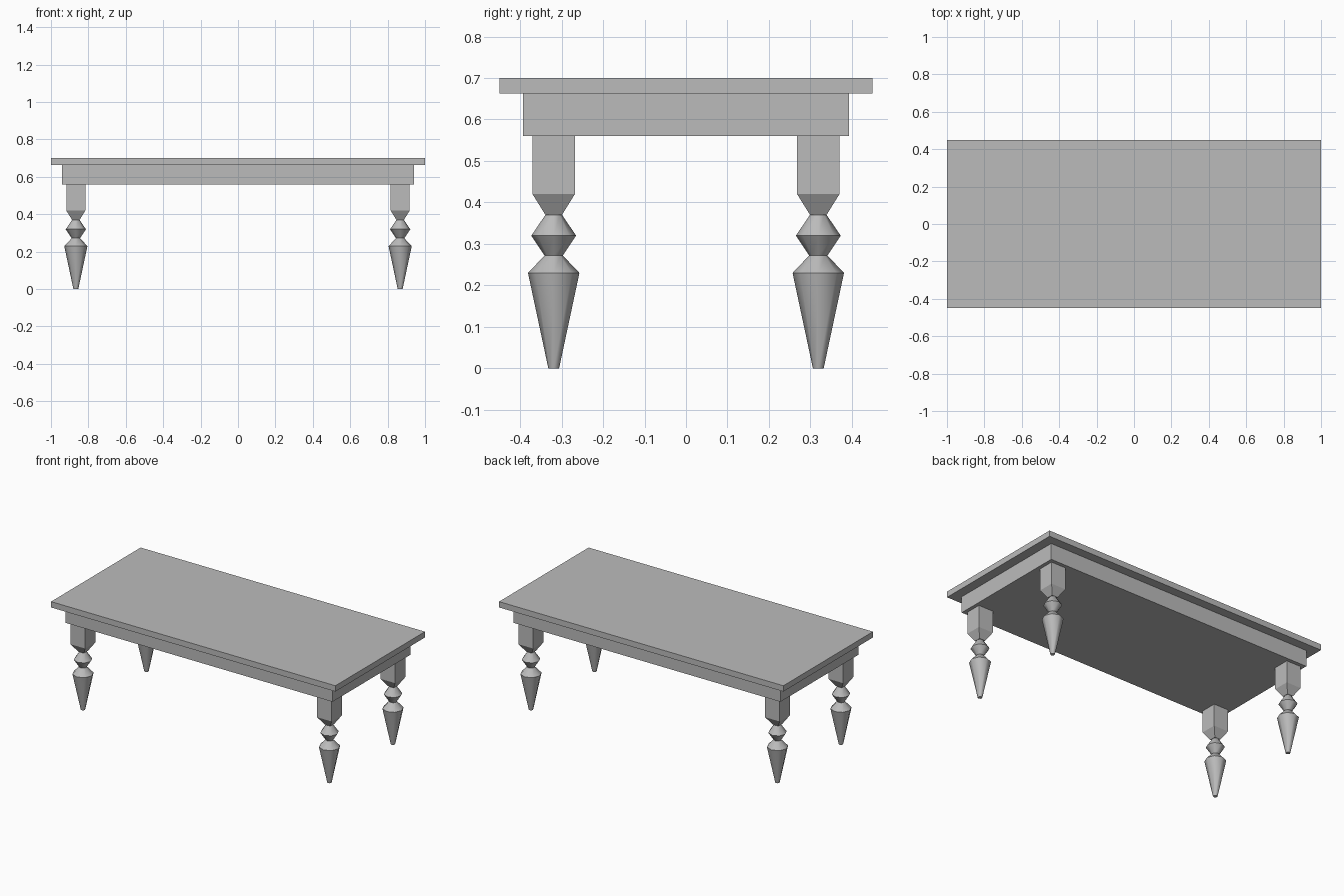
import bpy
import bmesh
import math

cube = bpy.data.objects.get("Cube")
if cube:
    bpy.data.objects.remove(cube)

grey = bpy.data.materials.new("plain grey")
grey.use_nodes = True
colour = (0.5, 0.5, 0.5, 1)
grey.diffuse_color = colour
grey.node_tree.nodes["Principled BSDF"].inputs["Base Color"].default_value = colour


def loft(name, profile, sides, location, turn, smooth=False):
    """Stack regular rings of (radius, height) and close both ends."""
    bm = bmesh.new()
    rings = []
    for radius, z in profile:
        angles = [math.tau * i / sides + turn for i in range(sides)]
        rings.append([bm.verts.new((radius * math.cos(a), radius * math.sin(a), z))
                      for a in angles])
    for low, high in zip(rings, rings[1:]):
        for i in range(sides):
            j = (i + 1) % sides
            bm.faces.new((low[i], low[j], high[j], high[i])).smooth = smooth
    bm.faces.new(rings[0][::-1])
    bm.faces.new(rings[-1])
    mesh = bpy.data.meshes.new(name)
    bm.to_mesh(mesh)
    bm.free()
    mesh.materials.append(grey)
    obj = bpy.data.objects.new(name, mesh)
    obj.location = location
    bpy.context.collection.objects.link(obj)
    if smooth:
        bpy.ops.object.select_all(action='DESELECT')
        obj.select_set(True)
        bpy.context.view_layer.objects.active = obj
        bpy.ops.object.shade_smooth_by_angle(angle=math.radians(50))
    return obj


def box(name, half_x, half_y, bottom, top):
    bpy.ops.mesh.primitive_cube_add(size=2, location=(0, 0, (bottom + top) / 2))
    obj = bpy.context.object
    obj.name = name
    obj.scale = (half_x, half_y, (top - bottom) / 2)
    bpy.ops.object.transform_apply(location=False, rotation=False, scale=True)
    obj.data.materials.append(grey)


# Table top and the solid apron under it
box("table_top", 1.0, 0.45, 0.663, 0.70)
box("apron", 0.94, 0.393, 0.56, 0.663)

# Square leg blocks with a tapered neck, above turned feet
R2 = math.sqrt(2)
block = [(0.02 * R2, 0.37), (0.051 * R2, 0.42), (0.051 * R2, 0.56)]
turned = [(0.013, 0), (0.062, 0.23), (0.022, 0.272), (0.054, 0.32), (0.02, 0.37)]
for end, sx in (("left", 1), ("right", -1)):
    for side, sy in (("front", -1), ("back", 1)):
        spot = (sx * 0.867, sy * 0.319, 0)
        loft(f"{side}_{end}_leg_block", block, 4, spot, math.pi / 4)
        loft(f"{side}_{end}_turned_leg", turned, 8, spot, 0, smooth=True)
